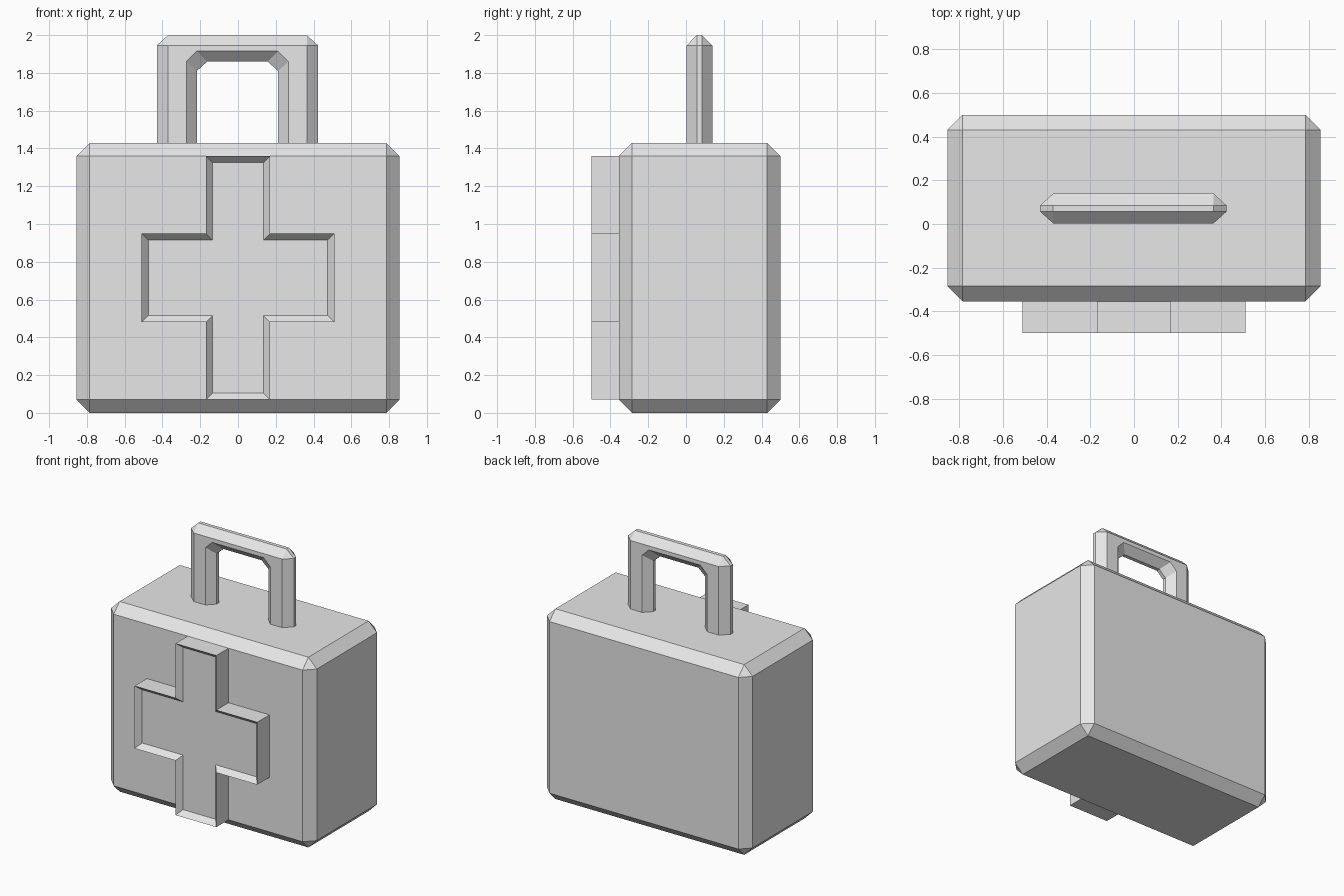
import bpy, bmesh

if "Cube" in bpy.data.objects:
    bpy.data.objects.remove(bpy.data.objects["Cube"])

grey = bpy.data.materials.new("light_grey")
grey.diffuse_color = (0.8, 0.8, 0.8, 1)
grey.use_nodes = True
grey.node_tree.nodes["Principled BSDF"].inputs["Base Color"].default_value = grey.diffuse_color


def finish(name, bm):
    bmesh.ops.recalc_face_normals(bm, faces=bm.faces)
    mesh = bpy.data.meshes.new(name)
    bm.to_mesh(mesh)
    bm.free()
    mesh.materials.append(grey)
    obj = bpy.data.objects.new(name, mesh)
    bpy.context.collection.objects.link(obj)
    return obj


# Case body: box with a single wide chamfer on every edge
bm = bmesh.new()
bmesh.ops.create_cube(bm, size=1)
for v in bm.verts:
    v.co.x *= 1.71
    v.co.y = v.co.y * 0.855 + 0.0725
    v.co.z = (v.co.z + 0.5) * 1.43
bmesh.ops.bevel(bm, geom=bm.edges[:], offset=0.07, segments=1,
                affect='EDGES', clamp_overlap=True)
finish("case_body", bm)

# Cross: extruded plus outline with a recessed front panel
W, L, H, B, T, MID = 0.17, 0.51, 0.235, 0.07, 1.36, 0.715
half = [(W, T), (W, MID + H), (L, MID + H), (L, MID - H), (W, MID - H), (W, B)]
outline = half + [(-x, z) for x, z in reversed(half)]
bm = bmesh.new()
front = bm.faces.new([bm.verts.new((x, -0.5, z)) for x, z in outline])
back = bmesh.ops.extrude_face_region(bm, geom=[front], use_keep_orig=True)["geom"]
for v in back:
    if isinstance(v, bmesh.types.BMVert):
        v.co.y = -0.35
bmesh.ops.recalc_face_normals(bm, faces=bm.faces)
panel = next(f for f in bm.faces if f.normal.y < -0.9)
bmesh.ops.inset_region(bm, faces=[panel], thickness=0.035, use_even_offset=True)
for v in panel.verts:
    v.co.y = -0.46
finish("cross", bm)

# Handle: eight-sided section swept over an arch.
# Each rail is (x at leg, z at leg corner, x at top corner, z of top)
outer = (0.427, 1.945, 0.367, 2.0)
face_out = (0.367, 1.945, 0.367, 1.945)
face_in = (0.27, 1.86, 0.215, 1.915)
inner = (0.215, 1.81, 0.16, 1.86)
section = [(outer, 0.057), (outer, 0.085), (face_out, 0.14), (face_in, 0.14),
           (inner, 0.085), (inner, 0.057), (face_in, 0.003), (face_out, 0.003)]
FOOT, SHIFT = 1.41, -0.003
bm = bmesh.new()
rails = []
for (xl, zl, xt, zt), y in section:
    path = [(-xl, FOOT), (-xl, zl), (-xt, zt), (xt, zt), (xl, zl), (xl, FOOT)]
    rails.append([bm.verts.new((x + SHIFT, y, z)) for x, z in path])
n = len(rails)
for i in range(n):
    a, b = rails[i], rails[(i + 1) % n]
    for j in range(5):
        bm.faces.new((a[j], a[j + 1], b[j + 1], b[j]))
for end in (0, -1):
    bm.faces.new([r[end] for r in rails])
bmesh.ops.remove_doubles(bm, verts=bm.verts, dist=0.0005)
finish("handle", bm)
